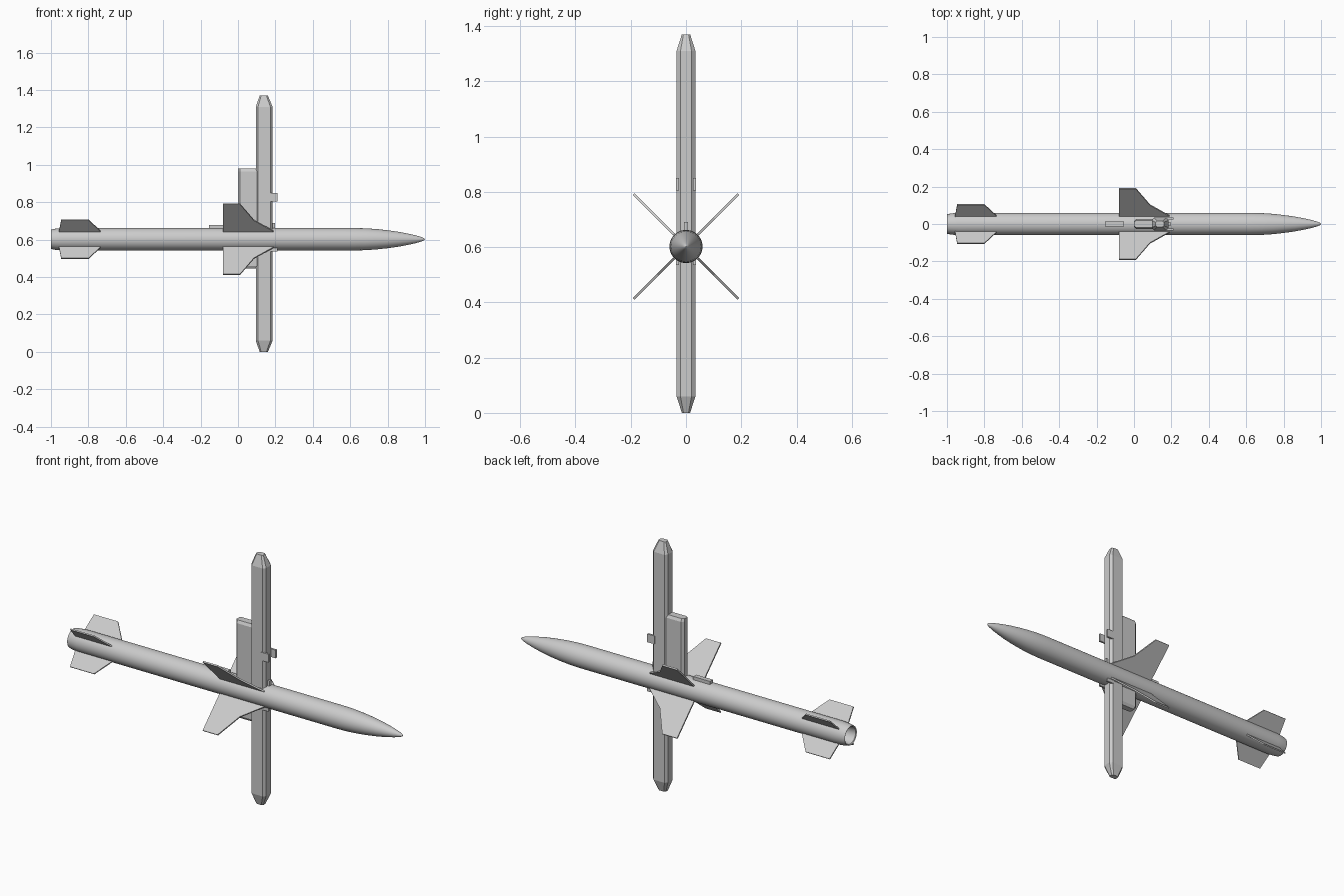
import bpy, bmesh, math
from mathutils import Matrix, Vector

if "Cube" in bpy.data.objects:
    bpy.data.objects.remove(bpy.data.objects["Cube"])

AXIS_Z = 0.602
R = 0.06


def make_object(name, bm, smooth=False):
    bmesh.ops.recalc_face_normals(bm, faces=bm.faces)
    mesh = bpy.data.meshes.new(name)
    bm.to_mesh(mesh)
    bm.free()
    ob = bpy.data.objects.new(name, mesh)
    bpy.context.collection.objects.link(ob)
    if smooth:
        bpy.context.view_layer.objects.active = ob
        ob.select_set(True)
        bpy.ops.object.shade_smooth_by_angle(angle=math.radians(30))
        ob.select_set(False)
    return ob


def loft(name, rings, smooth=False):
    """Skin a list of rings of points and cap both ends."""
    bm = bmesh.new()
    vr = [[bm.verts.new(p) for p in ring] for ring in rings]
    n = len(vr[0])
    for a, b in zip(vr, vr[1:]):
        for i in range(n):
            j = (i + 1) % n
            bm.faces.new((a[i], a[j], b[j], b[i]))
    bm.faces.new(vr[0])
    bm.faces.new(vr[-1])
    return make_object(name, bm, smooth)


def box(name, x0, x1, y0, y1, z0, z1):
    bm = bmesh.new()
    bmesh.ops.create_cube(bm, size=1)
    for v in bm.verts:
        v.co = Vector((x0 + (v.co.x + .5) * (x1 - x0),
                       y0 + (v.co.y + .5) * (y1 - y0),
                       z0 + (v.co.z + .5) * (z1 - z0)))
    return make_object(name, bm)


def circle(x, r, n=40):
    return [(x, r * math.cos(2 * math.pi * i / n),
             AXIS_Z + r * math.sin(2 * math.pi * i / n)) for i in range(n)]


def octagon(cx, hx, hy, bx, by, z):
    pts = [(hx, hy - by), (hx - bx, hy), (bx - hx, hy), (-hx, hy - by),
           (-hx, by - hy), (bx - hx, -hy), (hx - bx, -hy), (hx, by - hy)]
    return [(cx + x, y, z) for x, y in pts]


def fins(name, outline, thick):
    """Four fins in an X; outline is (x, radius)."""
    for k in range(4):
        rot = Matrix.Rotation(math.radians(45 + 90 * k), 4, 'X')
        place = Matrix.Translation((0, 0, AXIS_Z)) @ rot
        rings = [[place @ Vector((x, s * thick / 2, r)) for x, r in outline]
                 for s in (-1, 1)]
        loft(f"{name}_{k + 1}", rings)


# body of revolution with a hollow exhaust at the tail
profile = [(-0.88, 0.036), (-0.997, 0.046), (-1.0, 0.052), (-0.98, 0.056),
           (-0.94, R), (0.62, R), (0.68, 0.0585), (0.74, 0.0545),
           (0.80, 0.048), (0.86, 0.0395), (0.91, 0.030), (0.95, 0.021),
           (0.98, 0.0125), (0.995, 0.006), (1.0, 0.001)]
loft("body", [circle(x, r) for x, r in profile], smooth=True)

# cruciform wings and tail fins
fins("wing", [(-0.08, 0.045), (-0.08, 0.268), (0.01, 0.268),
              (0.085, 0.145), (0.19, 0.062), (0.19, 0.045)], 0.008)
fins("tail_fin", [(-0.957, 0.045), (-0.957, 0.06), (-0.945, 0.147),
                  (-0.80, 0.147), (-0.735, 0.062), (-0.735, 0.045)], 0.007)

# tall upright rail with tapered ends
TOP = 1.37
tip = (0.138, 0.022, 0.015, 0.008, 0.006)
mid = (0.14, 0.045, 0.034, 0.012, 0.014)
loft("upright_rail", [octagon(*tip, 0), octagon(*mid, 0.06),
                      octagon(*mid, TOP - 0.06), octagon(*tip, TOP)])

# shorter spine slab behind the rail
loft("spine_slab", [octagon(0.06, 0.048, 0.017, 0.008, 0.007, 0.445),
                    octagon(0.06, 0.06, 0.027, 0.012, 0.012, 0.46),
                    octagon(0.06, 0.06, 0.027, 0.012, 0.012, 0.965),
                    octagon(0.06, 0.06, 0.019, 0.012, 0.008, 0.98)])

# small paired tabs, locating lug and top shoe
for side, s in (("left", -1), ("right", 1)):
    ys = sorted((s * 0.025, s * 0.036))
    box(f"upper_tab_{side}", 0.165, 0.21, *ys, 0.805, 0.85)
    box(f"lower_tab_{side}", 0.165, 0.21, *ys, 0.536, 0.58)
box("front_lug", 0.17, 0.197, -0.008, 0.008, 0.64, 0.69)
box("top_shoe", -0.155, -0.053, -0.013, 0.013, 0.645, 0.678)
